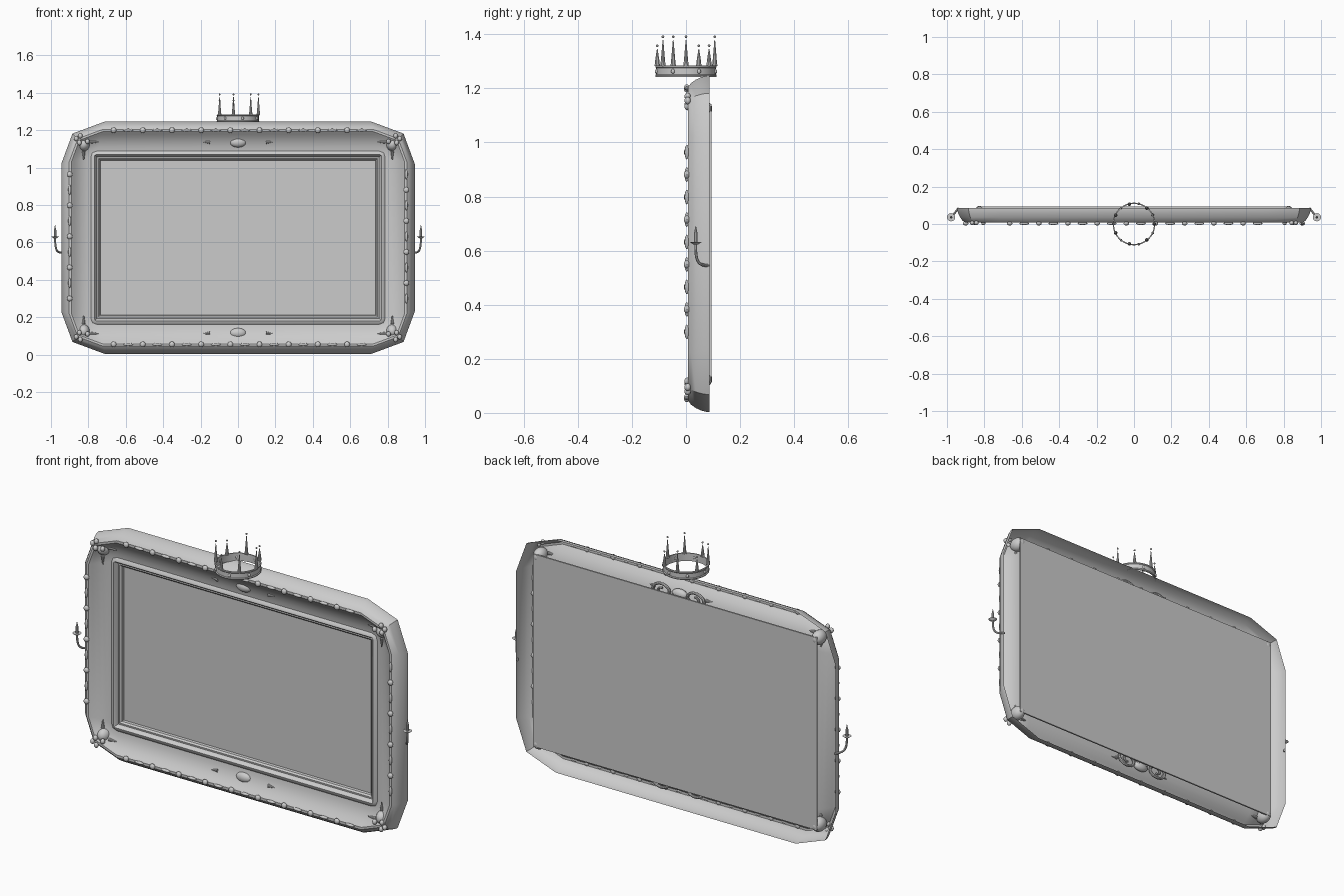
import bpy, bmesh, math
from mathutils import Vector, Matrix

if "Cube" in bpy.data.objects:
    bpy.data.objects.remove(bpy.data.objects["Cube"])

CZ = 0.625                      # height of the frame centre
grey = bpy.data.materials.new("plain grey")
grey.diffuse_color = (0.6, 0.6, 0.6, 1)
grey.use_nodes = True
grey.node_tree.nodes["Principled BSDF"].inputs["Base Color"].default_value = grey.diffuse_color


def finish(name, bm, smooth=True):
    me = bpy.data.meshes.new(name)
    bmesh.ops.recalc_face_normals(bm, faces=bm.faces)
    bm.to_mesh(me)
    bm.free()
    me.materials.append(grey)
    ob = bpy.data.objects.new(name, me)
    bpy.context.collection.objects.link(ob)
    if smooth:
        bpy.ops.object.select_all(action='DESELECT')
        ob.select_set(True)
        bpy.context.view_layer.objects.active = ob
        bpy.ops.object.shade_smooth_by_angle(angle=math.radians(35))
    return ob


def ball(bm, pos, size, seg=12, rings=8):
    m = Matrix.Translation(pos) @ Matrix.Diagonal((*size, 1))
    bmesh.ops.create_uvsphere(bm, u_segments=seg, v_segments=rings, radius=1, matrix=m)


def cone(bm, base, tip, r1, r2, seg=10):
    base, tip = Vector(base), Vector(tip)
    d = tip - base
    m = Matrix.Translation((base + tip) / 2) @ d.to_track_quat('Z', 'Y').to_matrix().to_4x4()
    bmesh.ops.create_cone(bm, cap_ends=True, segments=seg, radius1=r1, radius2=r2,
                          depth=d.length, matrix=m)


def tube(bm, pts, radii, seg=8):
    """Round tube along a list of points."""
    pts = [Vector(p) for p in pts]
    rings = []
    for i, p in enumerate(pts):
        d = (pts[min(i + 1, len(pts) - 1)] - pts[max(i - 1, 0)]).normalized()
        ref = Vector((0.9, 0.43, 0.05)).normalized()
        u = d.cross(ref).normalized()
        v = d.cross(u)
        rings.append([bm.verts.new(p + radii[i] * (u * math.cos(a) + v * math.sin(a)))
                      for a in (math.tau * k / seg for k in range(seg))])
    for a, b in zip(rings, rings[1:]):
        for k in range(seg):
            bm.faces.new((a[k], a[(k + 1) % seg], b[(k + 1) % seg], b[k]))
    bm.faces.new(rings[0])
    bm.faces.new(rings[-1][::-1])


# Frame shell: clipped-corner outline blending to a rectangular opening
corner = [(0.945, 0.395), (0.885, 0.557), (0.71, 0.622)]
inner = (0.76, 0.437)
profile = [(0, 0.086), (0, 0.078), (0.005, 0.058), (0.015, 0.036), (0.028, 0.018),
           (0.042, 0.008), (0.055, 0.008), (0.068, 0.018), (0.085, 0.031),
           (0.11, 0.043), (0.135, 0.051), (0.158, 0.054), (0.168, 0.046),
           (0.178, 0.044), (0.186, 0.054), (0.19, 0.066), (0.199, 0.064),
           (0.207, 0.072), (0.209, 0.087)]


def loop_points(off):
    t = min(off / 0.185, 1)
    e = max(off - 0.185, 0)
    q = [((1 - t) * x + t * inner[0] - e, (1 - t) * z + t * inner[1] - e) for x, z in corner]
    return (q + [(-x, z) for x, z in q[::-1]] + [(-x, -z) for x, z in q]
            + [(x, -z) for x, z in q[::-1]])


bm = bmesh.new()
rows = [[bm.verts.new((x, y, CZ + z)) for x, z in loop_points(o)] for o, y in profile]
for a, b in zip(rows, rows[1:]):
    for k in range(12):
        n = (k + 1) % 12
        bm.faces.new((a[k], a[n], b[n], b[k]))
bmesh.ops.remove_doubles(bm, verts=bm.verts, dist=0.0001)
finish("frame", bm)

# Flat panel behind the opening
bm = bmesh.new()
bmesh.ops.create_cube(bm, size=1, matrix=Matrix.Translation((0, 0.09, CZ + 0.002))
                      @ Matrix.Diagonal((1.68, 0.008, 1.03, 1)))
finish("panel", bm, False)

# Alternating round and long beads along the ridge
bm = bmesh.new()
for i in range(18):
    x = -0.665 + 0.078 * i
    size = (0.015, 0.011, 0.015) if i % 2 == 0 else (0.027, 0.008, 0.008)
    for z in (CZ + 0.575, CZ - 0.57):
        ball(bm, (x, 0.003, z), size)
for i in range(9):
    for s in (-1, 1):
        is_round = (i % 2 == 0) == (s < 0)
        size = (0.015, 0.011, 0.015) if is_round else (0.008, 0.008, 0.027)
        ball(bm, (s * 0.9, 0.003, 0.3 + 0.083 * i), size)
finish("ridge_beads", bm)

# Corner ornaments: egg, small beads and two little spikes
bm = bmesh.new()
for sx in (-1, 1):
    for sz in (-1, 1):
        def at(x, y, z):
            return (sx * x, y, CZ + sz * z)
        ball(bm, at(0.825, 0.052, 0.5), (0.033, 0.045, 0.037), 16, 12)
        for x, z in ((0.865, 0.53), (0.848, 0.508), (0.805, 0.515), (0.843, 0.545)):
            ball(bm, at(x, 0.006, z), (0.012, 0.012, 0.014))
        cone(bm, at(0.79, 0.036, 0.512), at(0.745, 0.036, 0.512), 0.009, 0.002)
        cone(bm, at(0.825, 0.036, 0.46), at(0.825, 0.036, 0.415), 0.009, 0.002)
finish("corner_ornaments", bm)

# Centre shells with scrolls, top and bottom
shell, scroll = bmesh.new(), bmesh.new()
for sz in (-1, 1):
    z0 = CZ + sz * 0.51
    ball(shell, (0, 0.052, z0), (0.045, 0.022, 0.027), 16, 10)
    for sx in (-1, 1):
        pts, rad = [], []
        for k in range(33):
            a = math.pi + k / 32 * 3.5 * math.pi
            r = 0.072 - 0.055 * k / 32
            pts.append((sx * (0.095 + r * math.cos(a)), 0.064, z0 + sz * r * 0.72 * math.sin(a)))
            rad.append(0.009 - 0.003 * k / 32)
        tube(scroll, pts, rad)
        cone(scroll, (sx * 0.15, 0.042, z0), (sx * 0.185, 0.042, z0 + sz * 0.003), 0.009, 0.002)
finish("centre_shells", shell)
finish("centre_scrolls", scroll)

# Crown band: thin open ring
bm = bmesh.new()
sec = [(0.107, 1.243), (0.113, 1.243), (0.114, 1.248), (0.111, 1.252), (0.111, 1.276),
       (0.114, 1.28), (0.113, 1.285), (0.107, 1.285)]
N = 42
ring = [[bm.verts.new((r * math.cos(a), r * math.sin(a), z)) for r, z in sec]
        for a in (math.tau * k / N for k in range(N))]
for k in range(N):
    a, b = ring[k], ring[(k + 1) % N]
    for j in range(len(sec)):
        n = (j + 1) % len(sec)
        bm.faces.new((a[j], b[j], b[n], a[n]))
finish("crown_band", bm)

# Crown spikes (tall and short in turn), tip balls and gems
spikes, gems = bmesh.new(), bmesh.new()
for k in range(7):
    a = math.tau * k / 7
    x, y = 0.109 * math.cos(a), 0.109 * math.sin(a)
    top = 1.378 if k % 2 == 0 else 1.345
    cone(spikes, (x, y, 1.282), (x, y, 1.305), 0.010, 0.0075)
    cone(spikes, (x, y, 1.305), (x, y, top), 0.0075, 0.0015)
    ball(spikes, (x, y, top + 0.013), (0.005, 0.005, 0.005), 8, 6)
    g = a + math.pi / 7
    ball(gems, (0.111 * math.cos(g), 0.111 * math.sin(g), 1.263), (0.007, 0.007, 0.009))
finish("crown_spikes", spikes)
finish("crown_gems", gems)

# Candle arms on both sides
bm = bmesh.new()
for s in (-1, 1):
    P = [Vector(p) for p in ((0.938, 0.086, 0.545), (0.965, 0.05, 0.545),
                             (0.978, 0.034, 0.55), (0.978, 0.036, 0.625))]
    pts = []
    for k in range(13):
        t = k / 12
        p = ((1 - t) ** 3 * P[0] + 3 * t * (1 - t) ** 2 * P[1]
             + 3 * t * t * (1 - t) * P[2] + t ** 3 * P[3])
        pts.append((s * p.x, p.y, p.z))
    tube(bm, pts, [0.0055] * 13)
    x, y = s * 0.978, 0.036
    cone(bm, (x, y, 0.622), (x, y, 0.632), 0.008, 0.022, 16)
    cone(bm, (x, y, 0.63), (x, y, 0.667), 0.007, 0.007)
    cone(bm, (x, y, 0.667), (x, y, 0.692), 0.006, 0.001)
finish("candle_arms", bm)
